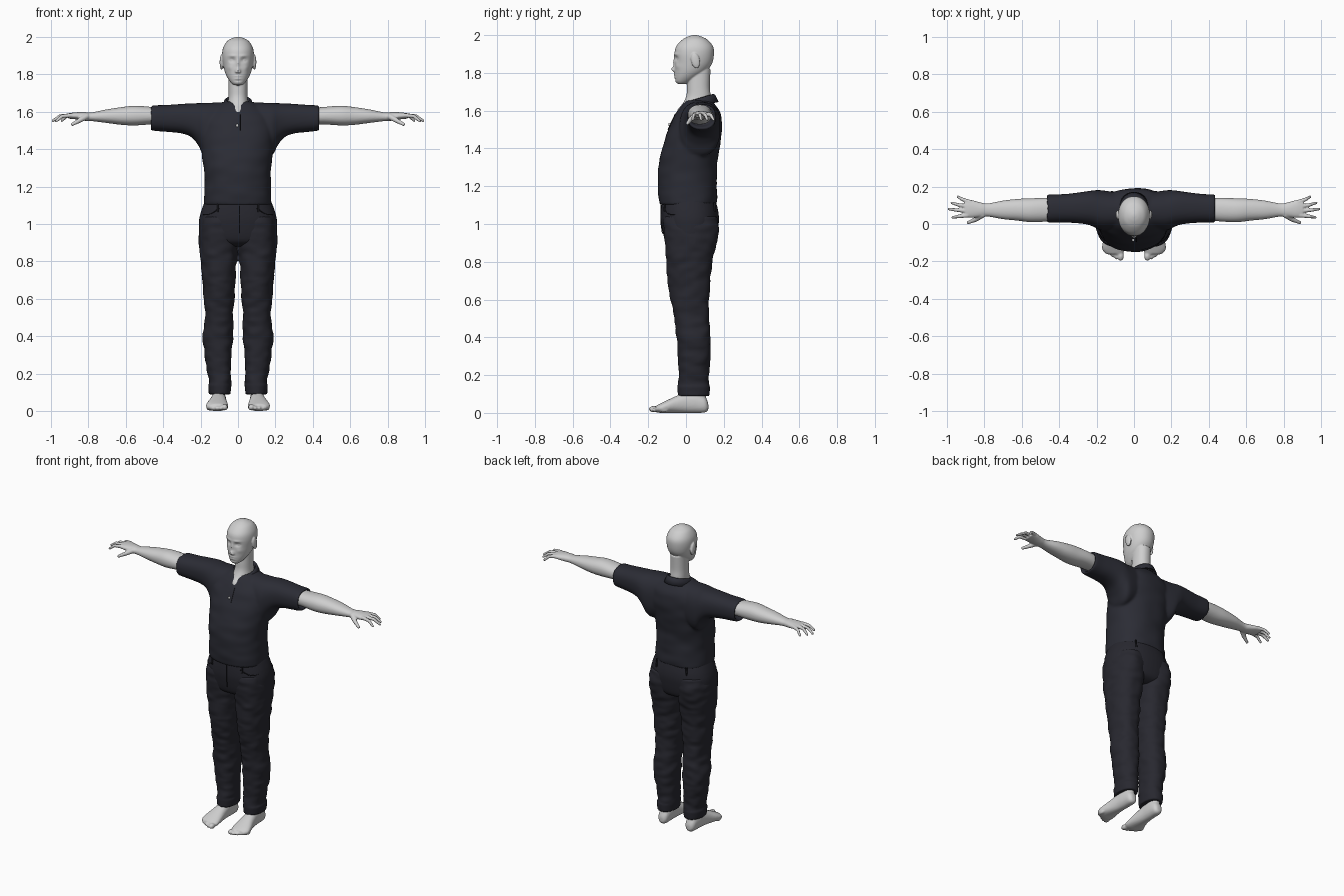
import bpy, bmesh, math
from mathutils import Vector, Matrix, noise

cube = bpy.data.objects.get("Cube")
if cube:
    bpy.data.objects.remove(cube, do_unlink=True)


def material(name, r, g, b):
    m = bpy.data.materials.new(name)
    m.use_nodes = True
    m.diffuse_color = (r, g, b, 1)
    bsdf = m.node_tree.nodes["Principled BSDF"]
    bsdf.inputs["Base Color"].default_value = (r, g, b, 1)
    bsdf.inputs["Roughness"].default_value = 0.8
    return m


SKIN = material("pale grey skin", 0.62, 0.62, 0.62)
SHIRT = material("dark navy shirt", 0.024, 0.025, 0.035)
PANTS = material("dark navy trousers", 0.021, 0.021, 0.029)
SEAM = material("black seam", 0.009, 0.009, 0.012)
BUTTON = material("white button", 0.75, 0.75, 0.75)


def loft(bm, axis, rings, n=48, steps=6, p=2.2):
    """Smooth skin through rings given as (position, low, high, low, high)."""
    rows = []
    for i in range(len(rings) - 1):
        r0, r1, r2 = rings[max(i - 1, 0)], rings[i], rings[i + 1]
        r3 = rings[min(i + 2, len(rings) - 1)]
        for s in range(steps + (i == len(rings) - 2)):
            t = s / steps
            rows.append([0.5 * (2*b + (c - a)*t + (2*a - 5*b + 4*c - d)*t*t
                                + (3*b - a - 3*c + d)*t**3)
                         for a, b, c, d in zip(r0, r1, r2, r3)])
    loops = []
    for k, a0, a1, b0, b1 in rows:
        loop = []
        for j in range(n):
            th = math.tau * j / n
            c, s = math.cos(th), math.sin(th)
            u = (a0 + a1)/2 + (a1 - a0)/2 * math.copysign(abs(c)**(2/p), c)
            v = (b0 + b1)/2 + (b1 - b0)/2 * math.copysign(abs(s)**(2/p), s)
            co = {"x": (k, u, v), "y": (u, k, v), "z": (u, v, k)}[axis]
            loop.append(bm.verts.new(co))
        loops.append(loop)
    for lo, hi in zip(loops, loops[1:]):
        for j in range(n):
            bm.faces.new((lo[j], lo[(j+1) % n], hi[(j+1) % n], hi[j]))
    bm.faces.new(loops[0][::-1])
    bm.faces.new(loops[-1])


def ball(bm, loc, size, rot=0):
    m = Matrix.Translation(loc) @ Matrix.Rotation(rot, 4, "X") @ Matrix.Diagonal((*size, 1))
    bmesh.ops.create_icosphere(bm, subdivisions=3, radius=1, matrix=m)


def finger(bm, points, r0, r1, count=8):
    """Row of overlapping balls that the remesh fuses into a digit."""
    last = len(points) - 1
    for i in range(last):
        for s in range(count + 1):
            f = (i + s / count) / last
            r = r0 + (r1 - r0) * f
            ball(bm, Vector(points[i]).lerp(Vector(points[i+1]), s / count), (r, r, r))


def wrinkle(bm, amount, freq, centre_x=0):
    for v in bm.verts:
        d = Vector((v.co.x - centre_x, v.co.y - 0.04, 0))
        if d.length > 0.01:
            v.co += d.normalized() * amount * noise.noise(Vector((v.co.x, v.co.y, v.co.z * 2)) * freq)


def finish(bm, name, mat, voxel=0, mirror=False, smooth=2):
    bmesh.ops.recalc_face_normals(bm, faces=bm.faces)
    me = bpy.data.meshes.new(name)
    bm.to_mesh(me)
    bm.free()
    me.materials.append(mat)
    me.shade_smooth()
    ob = bpy.data.objects.new(name, me)
    bpy.context.collection.objects.link(ob)
    if mirror:
        ob.modifiers.new("mirror", "MIRROR").use_mirror_merge = False
    if voxel:
        rm = ob.modifiers.new("fuse", "REMESH")
        rm.mode, rm.voxel_size, rm.use_smooth_shade = "VOXEL", voxel, True
        sm = ob.modifiers.new("soften", "SMOOTH")
        sm.factor, sm.iterations = 0.5, smooth
    return ob


# Head with sculpted face, ears and neck
bm = bmesh.new()
loft(bm, "z", [(1.742, -.022, .022, -.044, 0), (1.755, -.037, .037, -.056, .03),
               (1.78, -.055, .055, -.059, .07), (1.81, -.069, .069, -.06, .11),
               (1.85, -.079, .079, -.06, .138), (1.9, -.085, .085, -.061, .148),
               (1.94, -.08, .08, -.052, .143), (1.975, -.06, .06, -.02, .115),
               (1.993, -.032, .032, .012, .08), (2.0, -.008, .008, .038, .055)],
     n=96, steps=10, p=2.1)
# each dab: x, z, width, height, push along y
dabs = [(.031, 1.876, .017, .012, .011), (.03, 1.899, .022, .006, -.004),
        (0, 1.855, .008, .026, -.008), (0, 1.82, .012, .013, -.017),
        (0, 1.79, .02, .005, -.005), (0, 1.777, .018, .005, -.005),
        (0, 1.783, .02, .002, .004), (0, 1.766, .02, .004, .003),
        (.045, 1.835, .015, .015, -.004)]
for v in bm.verts:
    if v.co.y < 0.01:
        v.co.y += sum(d * math.exp(-((abs(v.co.x) - x)/w)**2 - ((v.co.z - z)/h)**2)
                      for x, z, w, h, d in dabs)
loft(bm, "z", [(1.56, -.02, .02, -.03, .08), (1.6, -.032, .032, -.046, .1),
               (1.64, -.052, .052, -.016, .13), (1.68, -.051, .051, .002, .13),
               (1.73, -.05, .05, .006, .126), (1.82, -.05, .05, .01, .13)])
for s in (1, -1):
    ball(bm, (s*.031, -.036, 1.876), (.013, .012, .009))
    ball(bm, (s*.088, .05, 1.865), (.01, .023, .042), 0.2)
    ball(bm, (s*.008, -.066, 1.814), (.007, .008, .006))
finish(bm, "head_and_neck", SKIN, 0.004, smooth=1)

# Arms and hands
bm = bmesh.new()
loft(bm, "x", [(.36, .03, .13, 1.53, 1.62), (.45, .015, .14, 1.533, 1.625),
               (.55, .01, .137, 1.527, 1.632), (.62, .018, .134, 1.53, 1.625),
               (.7, .026, .125, 1.54, 1.613), (.78, .04, .11, 1.55, 1.597),
               (.82, .037, .115, 1.552, 1.598), (.87, .033, .128, 1.56, 1.597),
               (.905, .037, .126, 1.563, 1.592)])
for tip_x, tip_y, y0, x0 in [(.978, .035, .046, .89), (.998, .08, .07, .895),
                             (.982, .113, .093, .89), (.95, .146, .117, .875)]:
    mid = ((x0 + tip_x)/2 + .005, (y0 + tip_y)/2, 1.577)
    finger(bm, [(x0, y0, 1.581), mid, (tip_x - .008, tip_y, 1.552)], .012, .0075)
finger(bm, [(.81, .05, 1.575), (.845, .025, 1.555), (.885, .008, 1.533)], .017, .009)
finish(bm, "arms_and_hands", SKIN, 0.0045, mirror=True)

# Bare feet
bm = bmesh.new()
loft(bm, "y", [(.118, .085, .115, .015, .05), (.1, .068, .132, .002, .085),
               (.05, .064, .138, 0, .11), (0, .064, .142, 0, .108),
               (-.05, .06, .152, 0, .09), (-.1, .054, .167, 0, .067),
               (-.135, .052, .17, 0, .05), (-.16, .058, .15, .004, .037)])
loft(bm, "z", [(.04, .068, .132, .01, .11), (.2, .07, .13, .01, .1)])
for i in range(5):
    x = .071 + .021*i
    y = -.172 + .003*i + .0026*i*i
    r = .017 if i == 0 else .0125
    ball(bm, (x, y, r + .003), (r, .025, r))
finish(bm, "feet", SKIN, 0.006, mirror=True)

# Trousers: legs with turned cuffs, fused with the hips
bm = bmesh.new()
loft(bm, "z", [(.13, .06, .135, -.02, .1), (.092, .055, .14, -.03, .11),
               (.092, .045, .15, -.038, .12), (.12, .04, .154, -.041, .122),
               (.2, .036, .16, -.039, .121), (.3, .031, .177, -.042, .13),
               (.4, .026, .187, -.05, .13), (.5, .026, .176, -.062, .12),
               (.6, .02, .184, -.08, .125), (.7, .014, .19, -.095, .13),
               (.8, .008, .2, -.105, .141), (.88, .002, .207, -.112, .158),
               (.96, 0, .207, -.12, .173), (1.04, 0, .195, -.12, .165)], p=2.3)
wrinkle(bm, 0.008, 14, 0.1)
loft(bm, "z", [(.09, .04, .155, -.043, .125), (.14, .035, .16, -.046, .127)], steps=2)
finish(bm, "trouser_legs", PANTS, 0.007, mirror=True)
bm = bmesh.new()
loft(bm, "z", [(.88, -.1, .1, -.06, .11), (.91, -.196, .196, -.108, .155),
               (1.0, -.209, .209, -.13, .173), (1.06, -.2, .2, -.133, .172),
               (1.125, -.176, .176, -.128, .157)], p=2.3)
finish(bm, "trouser_hips", PANTS, 0.008)


# Seams, pockets and belt loops on the hips
def hip_y(x, z, side=-1):
    rx = .205 - .2*max(z - 1.03, 0)
    return .02 + side*.152*(1 - min(abs(x)/rx, 1)**2.3)**(1/2.3)


def seam(name, pts, mat, radius=0.003):
    cu = bpy.data.curves.new(name, "CURVE")
    cu.dimensions, cu.bevel_depth, cu.bevel_resolution = "3D", radius, 1
    sp = cu.splines.new("POLY")
    sp.points.add(len(pts) - 1)
    for q, c in zip(sp.points, pts):
        q.co = (*c, 1)
    cu.materials.append(mat)
    ob = bpy.data.objects.new(name, cu)
    bpy.context.collection.objects.link(ob)


for s, label in ((1, "left"), (-1, "right")):
    arc = [(s*(.1 + .085*t), 1.085 - .035*math.sin(t*math.pi*.6)) for t in (i/8 for i in range(9))]
    seam(label + "_pocket_seam", [(x, hip_y(x, z), z) for x, z in arc], SEAM)
    for side, place in ((-1, "front"), (1, "back")):
        seam(f"{label}_{place}_belt_loop",
             [(s*.11, hip_y(.11, z, side), z) for z in (1.065, 1.09, 1.115)], SEAM, .006)
seam("fly_seam", [(.008, hip_y(0, z) + max(0, 1 - z)*.15, z) for z in (1.1, 1.05, 1.0, .95)], SEAM)

# Polo shirt: body and both sleeves fused
bm = bmesh.new()
loft(bm, "z", [(1.15, -.16, .16, -.12, .14), (1.105, -.172, .172, -.128, .152),
               (1.105, -.181, .181, -.14, .163), (1.14, -.182, .181, -.146, .166),
               (1.2, -.181, .176, -.146, .162), (1.3, -.184, .176, -.146, .163),
               (1.4, -.194, .186, -.125, .177), (1.5, -.2, .2, -.093, .189),
               (1.58, -.18, .18, -.055, .185), (1.63, -.12, .12, -.02, .16),
               (1.655, -.07, .07, .005, .14)], p=2.3)
wrinkle(bm, 0.006, 9)
for s, end in ((1, .43), (-1, .46)):
    loft(bm, "x", [(s*(end - .03), .03, .135, 1.525, 1.61), (s*end, .02, .145, 1.513, 1.622),
                   (s*end, .008, .157, 1.5, 1.633), (s*.37, .008, .16, 1.492, 1.637),
                   (s*.3, .004, .168, 1.484, 1.642), (s*.25, -.003, .175, 1.465, 1.645),
                   (s*.215, -.015, .18, 1.425, 1.646), (s*.17, -.035, .18, 1.36, 1.647),
                   (s*.07, -.025, .165, 1.4, 1.652)], p=2.4)
finish(bm, "polo_shirt", SHIRT, 0.008, smooth=4)

# Folded collar swept round the back of the neck
bm = bmesh.new()
rows = []
for i in range(41):
    u = -1 + i/20
    a = u * math.radians(158)
    drop = max(0, abs(u) - .6) / .4
    row = []
    for k, dz, out in ((.96, -.035, 0), (1, 0, 0), (1.08, -.004, 0), (1.3, -.04, drop)):
        row.append(bm.verts.new((.064*k*math.sin(a) + .022*out*math.copysign(1, u),
                                 .07 + .076*k*math.cos(a) - .012*out,
                                 1.664 + .022*math.cos(a) + dz - .008*out)))
    rows.append(row)
for r, q in zip(rows, rows[1:]):
    for k in range(3):
        bm.faces.new((r[k], q[k], q[k+1], r[k+1]))
collar = finish(bm, "collar", SHIRT)
sol = collar.modifiers.new("thickness", "SOLIDIFY")
sol.thickness, sol.offset = 0.007, 0

# Button placket and button
seam("placket_edge", [(.014, -.056, 1.585), (.014, -.077, 1.54), (.014, -.096, 1.5)], SEAM, .002)
bm = bmesh.new()
ball(bm, (-.004, -.087, 1.527), (.007, .007, .009))
finish(bm, "button", BUTTON)
